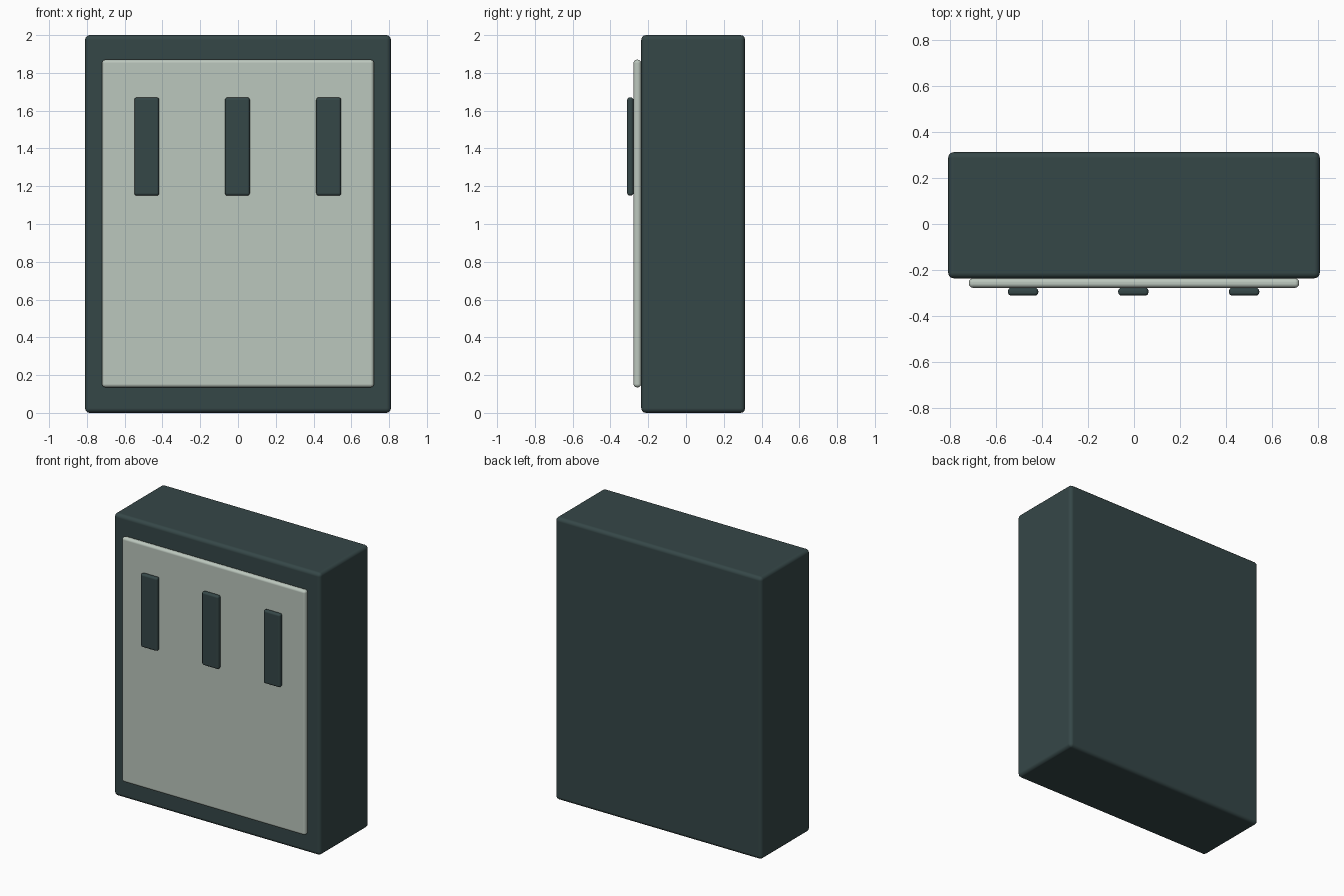
import bpy

if "Cube" in bpy.data.objects:
    bpy.data.objects.remove(bpy.data.objects["Cube"])


def material(name, color):
    m = bpy.data.materials.new(name)
    m.diffuse_color = (*color, 1)
    m.use_nodes = True
    m.node_tree.nodes["Principled BSDF"].inputs["Base Color"].default_value = m.diffuse_color
    return m


dark = material("dark slate", (0.036, 0.063, 0.064))
pale = material("pale grey green", (0.50, 0.57, 0.51))


def rounded_box(name, low, high, radius, mat):
    """Box between two corners with softly rounded edges."""
    bpy.ops.mesh.primitive_cube_add(
        size=1, location=[(a + b) / 2 for a, b in zip(low, high)])
    ob = bpy.context.object
    ob.name = name
    ob.scale = [b - a for a, b in zip(low, high)]
    bpy.ops.object.transform_apply(location=False, rotation=False, scale=True)
    bevel = ob.modifiers.new("rounding", "BEVEL")
    bevel.width = radius
    bevel.segments = 3
    bevel.harden_normals = True
    ob.data.materials.append(mat)
    bpy.ops.object.shade_smooth_by_angle()
    return ob


# Main cabinet
rounded_box("cabinet", (-0.81, -0.237, 0), (0.81, 0.313, 2), 0.025, dark)

# Raised front panel
rounded_box("front_panel", (-0.72, -0.278, 0.135), (0.72, -0.237, 1.87), 0.018, pale)

# Row of three upright bars on the panel
for i, x in enumerate((-0.483, -0.003, 0.48)):
    rounded_box(f"front_bar_{i + 1}", (x - 0.066, -0.312, 1.15),
                (x + 0.066, -0.278, 1.67), 0.014, dark)
